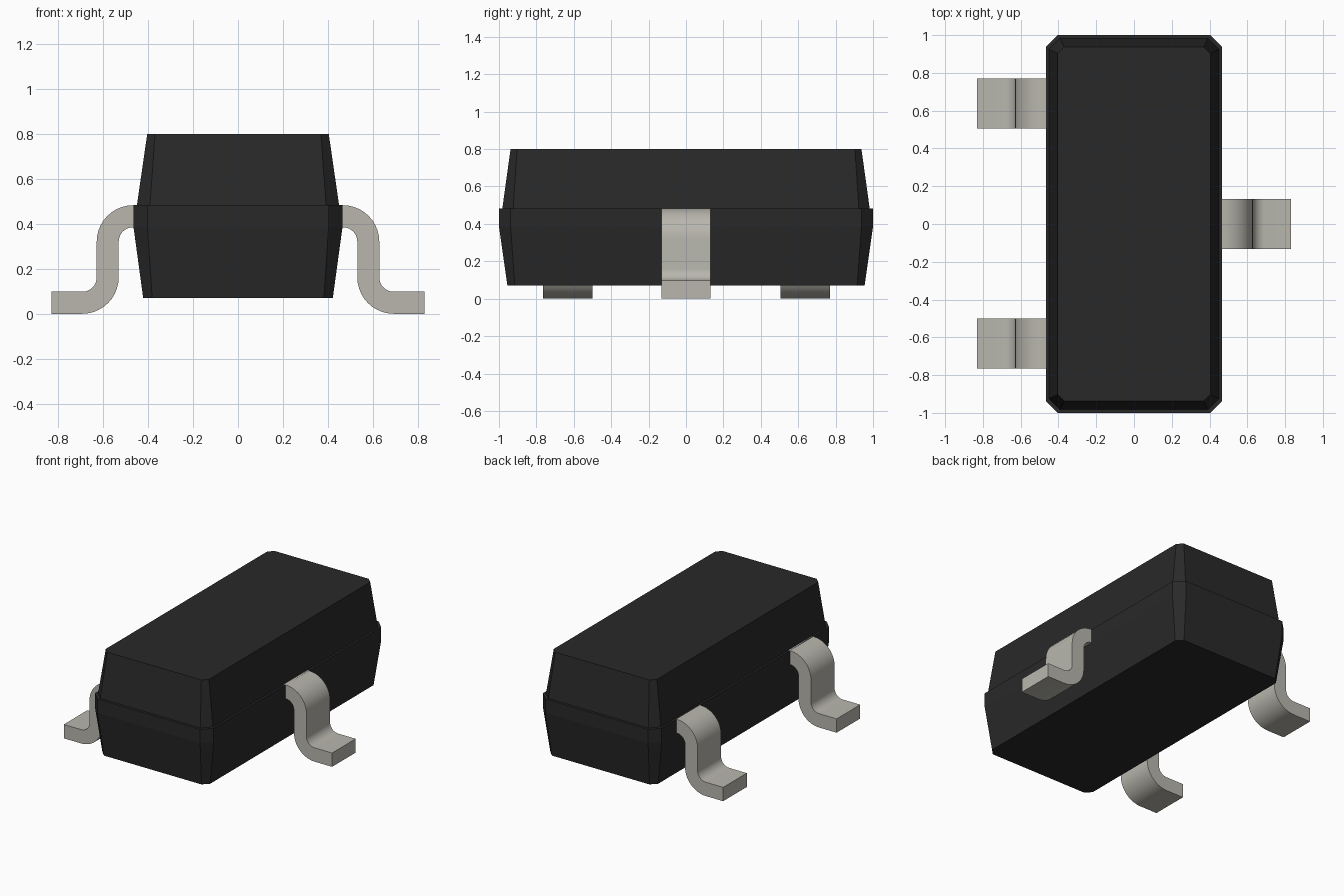
import bpy, bmesh, math

if "Cube" in bpy.data.objects:
    bpy.data.objects.remove(bpy.data.objects["Cube"], do_unlink=True)


def make_material(name, rgb):
    mat = bpy.data.materials.new(name)
    mat.use_nodes = True
    mat.diffuse_color = (*rgb, 1)
    mat.node_tree.nodes["Principled BSDF"].inputs["Base Color"].default_value = (*rgb, 1)
    return mat


black = make_material("black plastic", (0.022, 0.022, 0.022))
metal = make_material("tinned metal", (0.48, 0.47, 0.42))


def loft(name, rings, mat):
    """Skin matching rings of points and cap both ends."""
    bm = bmesh.new()
    loops = [[bm.verts.new(p) for p in ring] for ring in rings]
    n = len(loops[0])
    for a, b in zip(loops, loops[1:]):
        for i in range(n):
            j = (i + 1) % n
            bm.faces.new((a[i], a[j], b[j], b[i]))
    bm.faces.new(loops[0][::-1])
    bm.faces.new(loops[-1])
    bmesh.ops.recalc_face_normals(bm, faces=bm.faces)
    mesh = bpy.data.meshes.new(name)
    bm.to_mesh(mesh)
    bm.free()
    mesh.materials.append(mat)
    obj = bpy.data.objects.new(name, mesh)
    bpy.context.collection.objects.link(obj)
    return obj


def chamfered_ring(x, y, c, z):
    return [(x - c, -y, z), (x, c - y, z), (x, y - c, z), (x - c, y, z),
            (c - x, y, z), (-x, y - c, z), (-x, c - y, z), (c - x, -y, z)]


# Package body: tapered lower half, straight belt, small ledge, tapered upper half
loft("body", [chamfered_ring(*r) for r in (
    (0.422, 0.955, 0.040, 0.07),
    (0.465, 1.000, 0.062, 0.385),
    (0.465, 1.000, 0.062, 0.483),
    (0.450, 0.982, 0.058, 0.483),
    (0.404, 0.938, 0.035, 0.80))], black)


def arc(cx, cz, r, start, end, steps=10):
    angles = [math.radians(start + (end - start) * i / steps) for i in range(steps + 1)]
    return [(cx + r * math.cos(a), cz + r * math.sin(a)) for a in angles]


# Gull-wing lead profile in x, z: upper surface outward, underside back
INNER, OUTER = 0.064, 0.162
profile = ([(0.40, 0.483)] + arc(0.467, 0.321, OUTER, 90, 0)
           + arc(0.693, 0.162, INNER, 180, 270) + [(0.83, 0.098), (0.83, 0.0)]
           + arc(0.693, 0.162, OUTER, 270, 180)
           + arc(0.467, 0.321, INNER, 0, 90) + [(0.40, 0.385)])


def lead(name, side, y):
    rings = [[(side * x, y + dy, z) for x, z in profile] for dy in (-0.132, 0.132)]
    obj = loft(name, rings, metal)
    bpy.ops.object.select_all(action="DESELECT")
    obj.select_set(True)
    bpy.context.view_layer.objects.active = obj
    bpy.ops.object.shade_smooth_by_angle(angle=math.radians(30))


# One lead on the left, two on the right
lead("left_lead", 1, 0)
lead("right_front_lead", -1, -0.633)
lead("right_back_lead", -1, 0.637)
